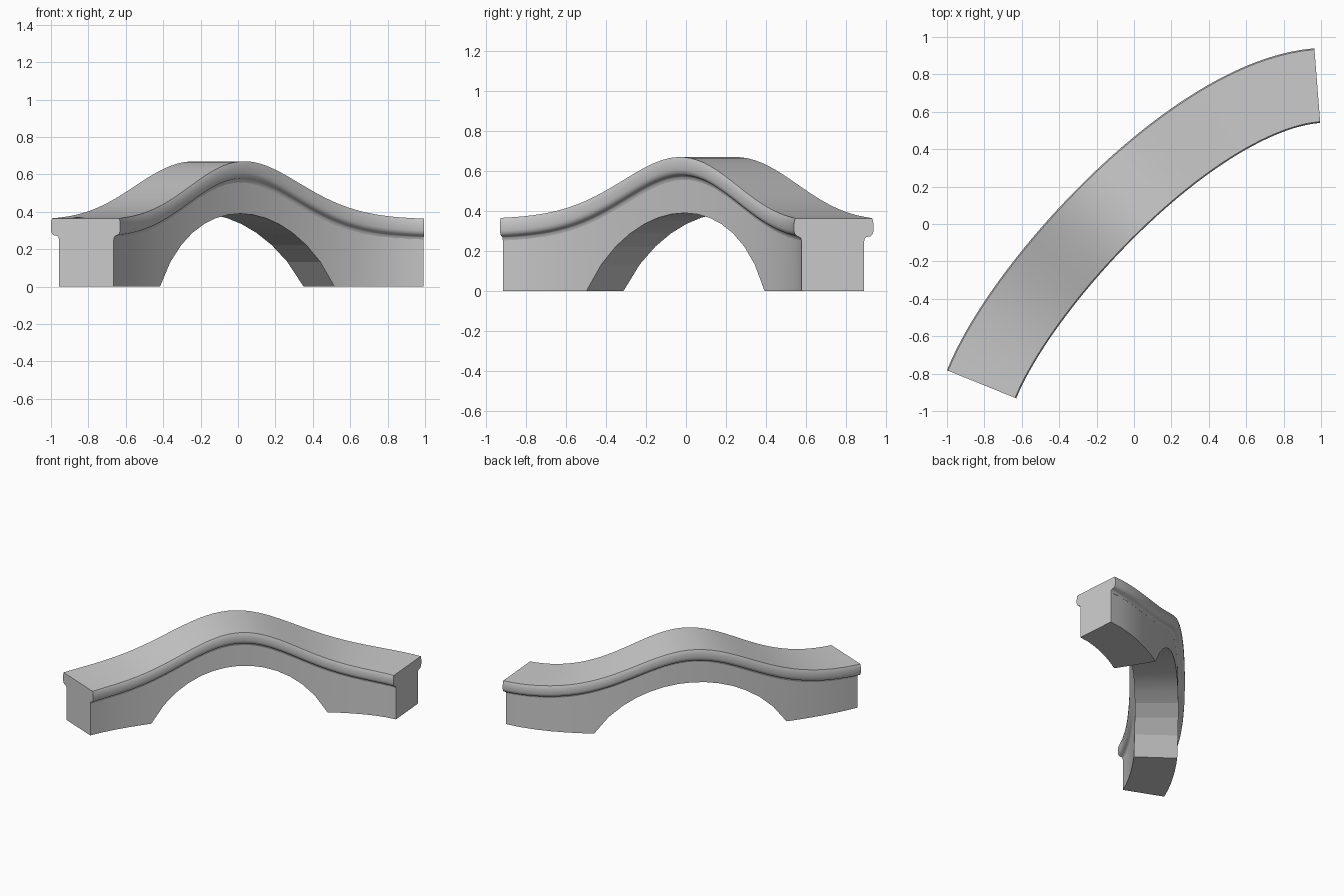
import bpy, bmesh, math
from mathutils import Vector

if "Cube" in bpy.data.objects:
    bpy.data.objects.remove(bpy.data.objects["Cube"])

# Plan-view path: one cubic curve sampled by arc length
P0, P3 = Vector((-0.815, -0.857)), Vector((0.98, 0.74))
P1 = P0 + 0.60 * Vector((0.375, 0.927))
P2 = P3 - 0.65 * Vector((0.997, 0.078))


def bez(t):
    u = 1 - t
    return u**3 * P0 + 3*u*u*t * P1 + 3*u*t*t * P2 + t**3 * P3


N = 600
lengths = [0.0]
for i in range(N):
    lengths.append(lengths[-1] + (bez((i + 1) / N) - bez(i / N)).length)
TOTAL = lengths[-1]
MID = 0.487 * TOTAL          # crown of the bridge
ARCH_HALF, ARCH_RISE = 0.68, 0.39
ARCH_R = (ARCH_HALF**2 + ARCH_RISE**2) / (2 * ARCH_RISE)


def t_at(s):
    for i in range(N):
        if lengths[i + 1] >= s:
            return (i + (s - lengths[i]) / (lengths[i + 1] - lengths[i])) / N
    return 1.0


def place(s, d, z):
    """Point at arc length s, d to the inner side, height z."""
    t = t_at(s)
    u = 1 - t
    tan = (u*u * (P1 - P0) + 2*u*t * (P2 - P1) + t*t * (P3 - P2)).normalized()
    p = bez(t) + d * Vector((tan.y, -tan.x))
    return p.x, p.y, z


def deck(s):
    return 0.36 + 0.31 * math.exp(-(s - MID)**2 / 0.355)


def soffit(s):
    x = s - MID
    if abs(x) >= ARCH_HALF - 1e-6:
        return 0.0
    return math.sqrt(ARCH_R**2 - x * x) - ARCH_R + ARCH_RISE


def sweep(name, stations, section, angle):
    bm = bmesh.new()
    rings = [[bm.verts.new(place(s, d, z)) for d, z in section(s)] for s in stations]
    n = len(rings[0])
    for a, b in zip(rings, rings[1:]):
        for i in range(n):
            bm.faces.new((a[i], a[(i + 1) % n], b[(i + 1) % n], b[i]))
    bm.faces.new(rings[0])
    bm.faces.new(rings[-1])
    bmesh.ops.recalc_face_normals(bm, faces=bm.faces)
    me = bpy.data.meshes.new(name)
    bm.to_mesh(me)
    bm.free()
    ob = bpy.data.objects.new(name, me)
    bpy.context.collection.objects.link(ob)
    bpy.ops.object.select_all(action='DESELECT')
    ob.select_set(True)
    bpy.context.view_layer.objects.active = ob
    bpy.ops.object.shade_smooth_by_angle(angle=math.radians(angle))
    return ob


def span(a, b, n):
    return [a + (b - a) * i / n for i in range(n)]


# Wall with the arched opening
a, b = MID - ARCH_HALF, MID + ARCH_HALF
wall_stations = span(0, a, 6) + span(a, b, 14) + span(b, TOTAL, 6) + [TOTAL]
sweep("arched_wall", wall_stations,
      lambda s: [(-0.153, soffit(s)), (0.162, soffit(s)),
                 (0.162, deck(s) - 0.05), (-0.153, deck(s) - 0.05)], 8)

# Rounded coping with a small cove underneath
edge = [(0.193, 0.0), (0.197, -0.012), (0.2, -0.03), (0.2, -0.065), (0.195, -0.08),
        (0.185, -0.09), (0.172, -0.094), (0.165, -0.1), (0.162, -0.115)]
profile = edge + [(-0.153 if d < 0.163 else -d + (0.008 if d < 0.18 else 0), z)
                  for d, z in reversed(edge)]
sweep("coping", span(0, TOTAL, 48) + [TOTAL],
      lambda s: [(d, deck(s) + z) for d, z in profile], 45)
